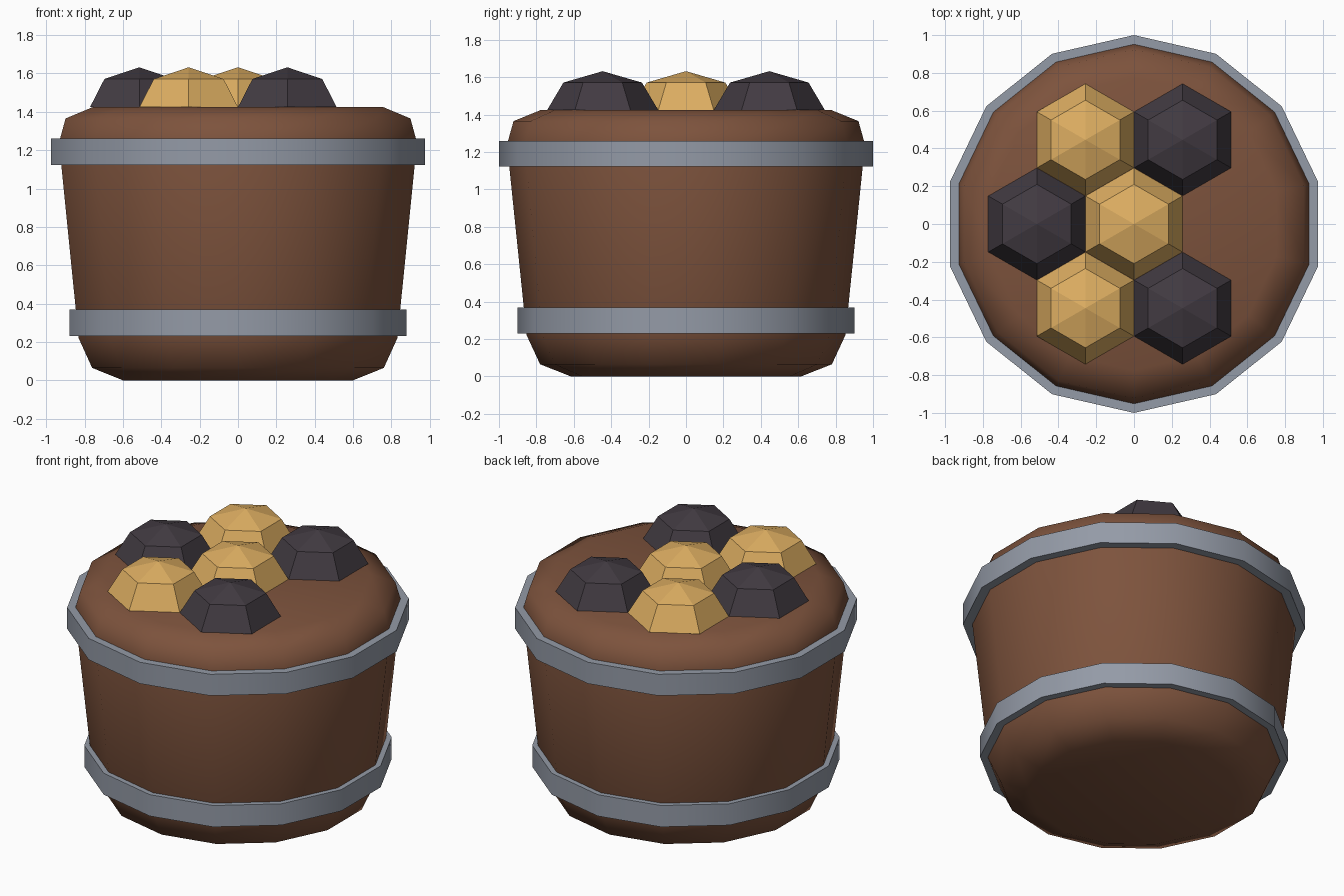
import bpy, bmesh, math

if "Cube" in bpy.data.objects:
    bpy.data.objects.remove(bpy.data.objects["Cube"])

SIDES = 14


def material(name, rgb):
    m = bpy.data.materials.new(name)
    m.diffuse_color = (*rgb, 1)
    m.use_nodes = True
    m.node_tree.nodes["Principled BSDF"].inputs["Base Color"].default_value = m.diffuse_color
    return m


brown = material("brown_wood", (0.205, 0.086, 0.046))
grey = material("grey_metal", (0.295, 0.325, 0.385))
gold = material("gold", (0.72, 0.42, 0.12))
dark = material("dark_stone", (0.054, 0.043, 0.054))


def lathe(name, profile, sides, mat, loc=(0, 0, 0), closed=False, smooth=None):
    """Spin (radius, height) points about z, first vertex towards +y."""
    bm = bmesh.new()
    rings = []
    for r, z in profile:
        if r == 0:
            rings.append([bm.verts.new((0, 0, z))] * sides)
        else:
            rings.append([bm.verts.new((-r * math.sin(2 * math.pi * i / sides),
                                        r * math.cos(2 * math.pi * i / sides), z))
                          for i in range(sides)])
    pairs = list(zip(rings, rings[1:]))
    if closed:
        pairs.append((rings[-1], rings[0]))
    for a, b in pairs:
        for i in range(sides):
            j = (i + 1) % sides
            bm.faces.new(list(dict.fromkeys((a[i], a[j], b[j], b[i]))))
    if not closed:
        for ring in (rings[0], rings[-1]):
            if ring[0] is not ring[1]:
                bm.faces.new(ring)
    bmesh.ops.recalc_face_normals(bm, faces=bm.faces[:])
    me = bpy.data.meshes.new(name)
    bm.to_mesh(me)
    bm.free()
    me.materials.append(mat)
    ob = bpy.data.objects.new(name, me)
    ob.location = loc
    bpy.context.collection.objects.link(ob)
    if smooth:
        bpy.ops.object.select_all(action='DESELECT')
        ob.select_set(True)
        bpy.context.view_layer.objects.active = ob
        bpy.ops.object.shade_smooth_by_angle(angle=math.radians(smooth))
    return ob


# Tapered tub with rounded bottom and filled top
lathe("tub_body", [(0.615, 0), (0.78, 0.065), (0.852, 0.22), (0.957, 1.24),
                   (0.922, 1.365), (0.775, 1.425)], SIDES, brown, smooth=60)

# Metal hoops
for name, r_out, r_in, z0, z1 in (("lower_hoop", 0.90, 0.845, 0.23, 0.368),
                                  ("upper_hoop", 1.0, 0.935, 1.122, 1.26)):
    lathe(name, [(r_in, z0), (r_out, z0), (r_out, z1), (r_in, z1)],
          SIDES, grey, closed=True, smooth=40)

# Six faceted lumps on a honeycomb layout
R, H = 0.297, 0.208
dome = [(R, 0), (R * 0.707, H * 0.707), (0, H)]
dx, dy = R * math.sqrt(3) / 2, R * 1.5
for i, (x, y, mat) in enumerate(((0, 0, gold), (-dx, dy, gold), (-dx, -dy, gold),
                                 (dx, dy, dark), (dx, -dy, dark), (-2 * dx, 0, dark))):
    lathe(f"lump_{i + 1}", dome, 6, mat, loc=(x, y, 1.424))
